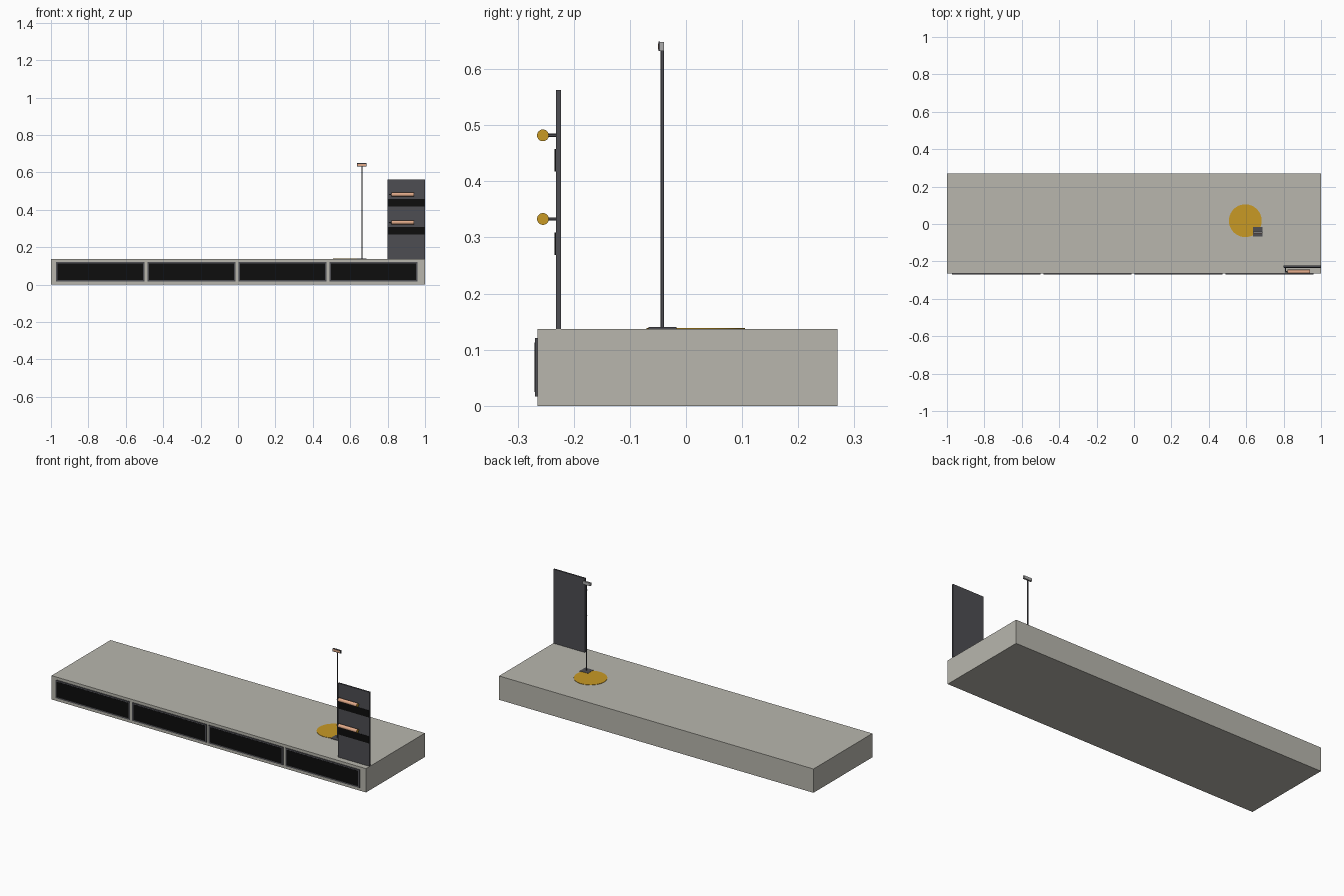
import bpy
import math

cube = bpy.data.objects.get("Cube")
if cube:
    bpy.data.objects.remove(cube, do_unlink=True)


def material(name, rgb):
    m = bpy.data.materials.new(name)
    m.use_nodes = True
    m.diffuse_color = (*rgb, 1)
    m.node_tree.nodes["Principled BSDF"].inputs["Base Color"].default_value = (*rgb, 1)
    return m


STONE = material("stone grey", (0.48, 0.47, 0.42))
DARK = material("dark metal", (0.075, 0.075, 0.085))
BLACK = material("black", (0.004, 0.004, 0.004))
GOLD = material("gold", (0.58, 0.32, 0.018))
COPPER = material("copper", (0.75, 0.40, 0.25))
SILVER = material("light grey", (0.42, 0.42, 0.42))


def box(name, x, y, z, mat):
    """Box from (min, max) ranges on each axis."""
    r = (x, y, z)
    bpy.ops.mesh.primitive_cube_add(size=1, location=[(a + b) / 2 for a, b in r])
    o = bpy.context.object
    o.name = name
    o.scale = [b - a for a, b in r]
    bpy.ops.object.transform_apply(location=False, rotation=False, scale=True)
    o.data.materials.append(mat)
    return o


def cylinder(name, loc, radius, depth, mat, axis="Z", sides=32):
    rot = {"X": (0, math.pi / 2, 0), "Y": (math.pi / 2, 0, 0), "Z": (0, 0, 0)}[axis]
    bpy.ops.mesh.primitive_cylinder_add(vertices=sides, radius=radius, depth=depth,
                                        location=loc, rotation=rot)
    o = bpy.context.object
    o.name = name
    bpy.ops.object.shade_smooth_by_angle()
    o.data.materials.append(mat)
    return o


# Long low platform
box("platform", (-1, 1), (-0.265, 0.27), (0, 0.137), STONE)

# Row of framed dark panels along the front
for i in range(4):
    x0 = -0.972 + i * 0.487
    x1 = x0 + 0.472
    box(f"panel_frame_{i + 1}", (x0, x1), (-0.269, -0.264), (0.017, 0.121), DARK)
    box(f"panel_screen_{i + 1}", (x0 + 0.008, x1 - 0.008), (-0.270, -0.268),
        (0.025, 0.113), BLACK)

# Upright board at the front corner
box("board", (0.80, 1.0), (-0.232, -0.223), (0.137, 0.563), DARK)

# Two rolls, each on a side arm with a black strip below
for i, z in enumerate((0.333, 0.482)):
    box(f"board_strip_{i + 1}", (0.802, 0.998), (-0.234, -0.231),
        (z - 0.064, z - 0.024), BLACK)
    cylinder(f"roll_arm_{i + 1}", (0.811, -0.244, z), 0.003, 0.028, DARK, "Y", 12)
    cylinder(f"roll_spindle_{i + 1}", (0.816, -0.255, z), 0.003, 0.016, DARK, "X", 12)
    roll = cylinder(f"roll_{i + 1}", (0.88, -0.255, z), 0.0105, 0.12, COPPER, "X")
    # Gold end caps
    roll.data.materials.append(GOLD)
    for f in roll.data.polygons:
        if abs(f.normal.z) > 0.9:
            f.material_index = 1

# Flat round plate on the platform
cylinder("round_plate", (0.595, 0.0175, 0.1378), 0.0875, 0.0022, GOLD, "Z", 64)

# Slim stand with a small head
box("stand_base", (0.636, 0.688), (-0.067, -0.017), (0.137, 0.140), DARK)
cylinder("stand_pole", (0.662, -0.042, 0.386), 0.003, 0.494, DARK, "Z", 16)
box("stand_head", (0.637, 0.687), (-0.046, -0.039), (0.632, 0.648), SILVER)
box("stand_head_front", (0.637, 0.687), (-0.049, -0.046), (0.632, 0.649), DARK)
box("stand_head_face", (0.640, 0.684), (-0.0495, -0.0485), (0.635, 0.646), COPPER)
